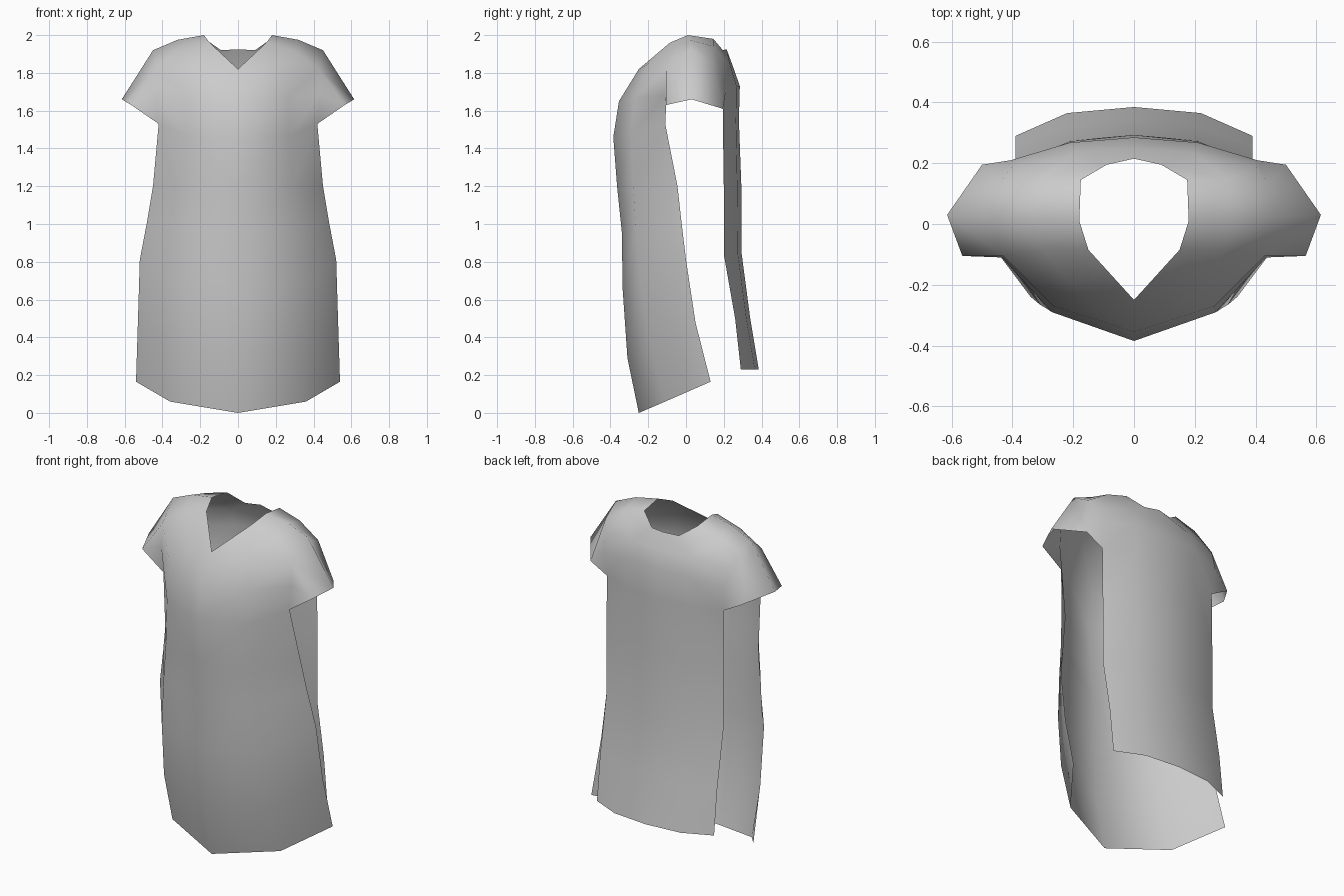
import bpy, bmesh

if "Cube" in bpy.data.objects:
    bpy.data.objects.remove(bpy.data.objects["Cube"])

bm = bmesh.new()


def line(*pts):
    return [bm.verts.new(p) for p in pts]


def strip(a, b):
    """Bridge two equally long rows of vertices with quads."""
    for i in range(len(a) - 1):
        bm.faces.new((a[i], a[i + 1], b[i + 1], b[i]))


# Front panel: centre, middle and side edge, from hem to yoke
front_centre = line((0, -.25, 0), (0, -.31, .29), (0, -.335, .65), (0, -.34, .96),
                    (0, -.365, 1.2), (0, -.385, 1.46), (0, -.355, 1.65), (0, -.25, 1.82))
front_middle = line((.36, -.11, .06), (.36, -.19, .36), (.34, -.24, .69), (.31, -.265, .98),
                    (.285, -.28, 1.2), (.27, -.29, 1.47), (.265, -.27, 1.67), (.21, -.195, 1.85))
front_side = line((.54, .13, .165), (.53, .05, .48), (.52, 0, .81), (.48, -.025, 1.02),
                  (.45, -.045, 1.2), (.42, -.11, 1.53), (.435, -.11, 1.68), (.43, -.105, 1.82))
strip(front_centre, front_middle)
strip(front_middle, front_side)

# Back panel: centre, middle and side edge
back_centre = line((0, .385, .23), (0, .34, .5), (0, .295, .84), (0, .293, 1.2),
                   (0, .28, 1.55), (0, .285, 1.73), (0, .25, 1.83))
back_middle = line((.22, .365, .23), (.215, .32, .5), (.21, .275, .84), (.21, .272, 1.2),
                   (.21, .265, 1.55), (.21, .268, 1.73), (.195, .235, 1.84))
back_side = line((.39, .29, .23), (.39, .26, .5), (.39, .2, .84), (.39, .2, 1.2),
                 (.39, .195, 1.55), (.405, .21, 1.7), (.4, .19, 1.8))
strip(back_middle, back_centre)
strip(back_side, back_middle)

# Shoulder lines from the neck to the cap sleeve hem
neck_front, front_mid, hem_front = line((.15, -.085, 1.96), (.3, -.085, 1.915), (.565, -.105, 1.63))
shoulder_front = [neck_front, front_mid, front_side[7], hem_front]
shoulder_top = line((.18, .01, 2), (.32, .02, 1.975), (.45, .025, 1.92), (.615, .03, 1.66))
shoulder_back = line((.175, .145, 1.98), (.31, .145, 1.94), (.44, .135, 1.86), (.5, .195, 1.61))
strip(shoulder_front, shoulder_top)
strip(shoulder_top, shoulder_back)

# Join the yoke to the front panel
bm.faces.new((front_centre[7], front_middle[7], neck_front))
bm.faces.new((front_middle[7], front_side[7], front_mid, neck_front))
bm.faces.new((front_side[7], front_side[6], hem_front))
bm.faces.new((front_side[6], front_side[5], hem_front))

# Join the yoke to the back panel and back neckline
neck_back, = line((.09, .195, 1.92))
neck_centre, = line((0, .215, 1.925))
bm.faces.new((neck_centre, neck_back, back_middle[6], back_centre[6]))
bm.faces.new((neck_back, shoulder_back[0], shoulder_back[1], back_middle[6]))
bm.faces.new((shoulder_back[1], shoulder_back[2], back_side[6], back_middle[6]))
bm.faces.new((shoulder_back[2], shoulder_back[3], back_side[5], back_side[6]))
bm.faces.new((shoulder_back[3], back_side[4], back_side[5]))

# Outward facing, smooth cloth
bmesh.ops.recalc_face_normals(bm, faces=bm.faces[:])
bm.normal_update()
chest = front_centre[4].link_faces[0]
if chest.normal.y > 0:
    bmesh.ops.reverse_faces(bm, faces=bm.faces[:])
for f in bm.faces:
    f.smooth = True

mesh = bpy.data.meshes.new("tunic")
bm.to_mesh(mesh)
bm.free()
tunic = bpy.data.objects.new("tunic", mesh)
bpy.context.collection.objects.link(tunic)

cloth = bpy.data.materials.new("grey cloth")
cloth.diffuse_color = (.6, .6, .6, 1)
cloth.use_nodes = True
cloth.node_tree.nodes["Principled BSDF"].inputs["Base Color"].default_value = cloth.diffuse_color
mesh.materials.append(cloth)

# Left half
mirror = tunic.modifiers.new("mirror", 'MIRROR')
mirror.use_clip = True
mirror.merge_threshold = .001
